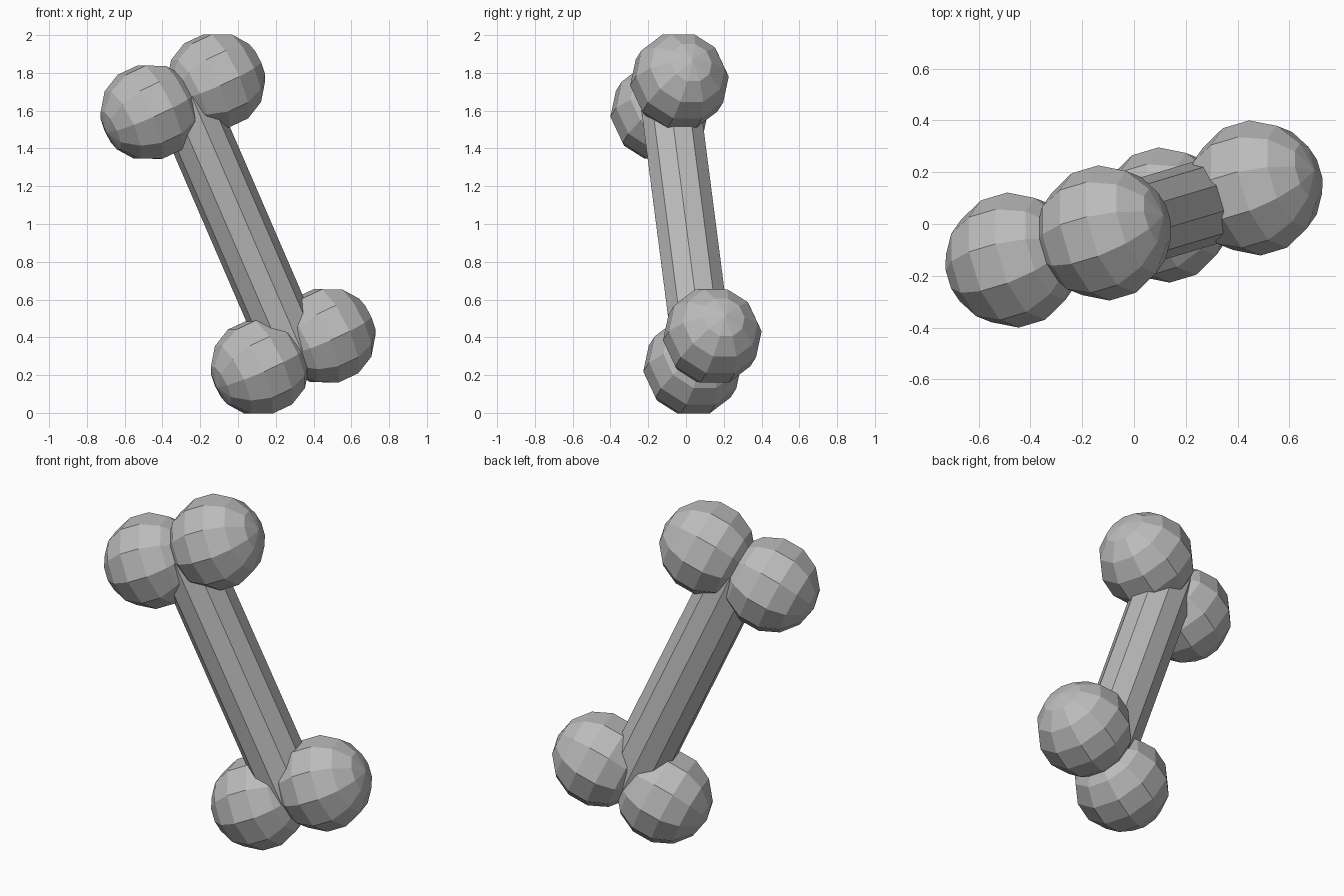
import bpy
import bmesh
from math import radians, pi, atan2
from mathutils import Matrix

cube = bpy.data.objects.get("Cube")
if cube:
    bpy.data.objects.remove(cube, do_unlink=True)

SIDES = 10
KNOB_RADIUS, KNOB_X, KNOB_Z = 0.263, 0.201, 0.74
SHAFT_RADIUS = 0.165

# Whole bone: leaned sideways, then turned, about its middle
pose = (Matrix.Translation((0, 0, 1))
        @ Matrix.Rotation(radians(16.6), 4, 'Z')
        @ Matrix.Rotation(radians(-24.3), 4, 'Y'))

grey = bpy.data.materials.new("bone_grey")
grey.use_nodes = True
colour = (0.5, 0.5, 0.5, 1)
grey.diffuse_color = colour
grey.node_tree.nodes["Principled BSDF"].inputs["Base Color"].default_value = colour


def align_corner(bm):
    """Turn the mesh about z so that one corner line points along y."""
    v = max(bm.verts, key=lambda p: p.co.xy.length)
    turn = Matrix.Rotation(pi / 2 - atan2(v.co.y, v.co.x), 4, 'Z')
    bmesh.ops.transform(bm, matrix=turn, verts=bm.verts)


def add_part(name, bm, local):
    align_corner(bm)
    bmesh.ops.transform(bm, matrix=pose @ local, verts=bm.verts)
    mesh = bpy.data.meshes.new(name)
    bm.to_mesh(mesh)
    bm.free()
    mesh.materials.append(grey)
    bpy.context.collection.objects.link(bpy.data.objects.new(name, mesh))


# Shaft
bm = bmesh.new()
bmesh.ops.create_cone(bm, cap_ends=True, segments=SIDES, radius1=SHAFT_RADIUS,
                      radius2=SHAFT_RADIUS, depth=2 * KNOB_Z)
add_part("shaft", bm, Matrix.Identity(4))

# Two knobs at each end, with their poles across the shaft
for end, sz in (("upper", 1), ("lower", -1)):
    for side, sx in (("left", 1), ("right", -1)):
        bm = bmesh.new()
        bmesh.ops.create_uvsphere(bm, u_segments=SIDES, v_segments=7,
                                  radius=KNOB_RADIUS)
        add_part(f"{end}_{side}_knob", bm,
                 Matrix.Translation((sx * KNOB_X, 0, sz * KNOB_Z))
                 @ Matrix.Rotation(pi / 2, 4, 'Y'))
